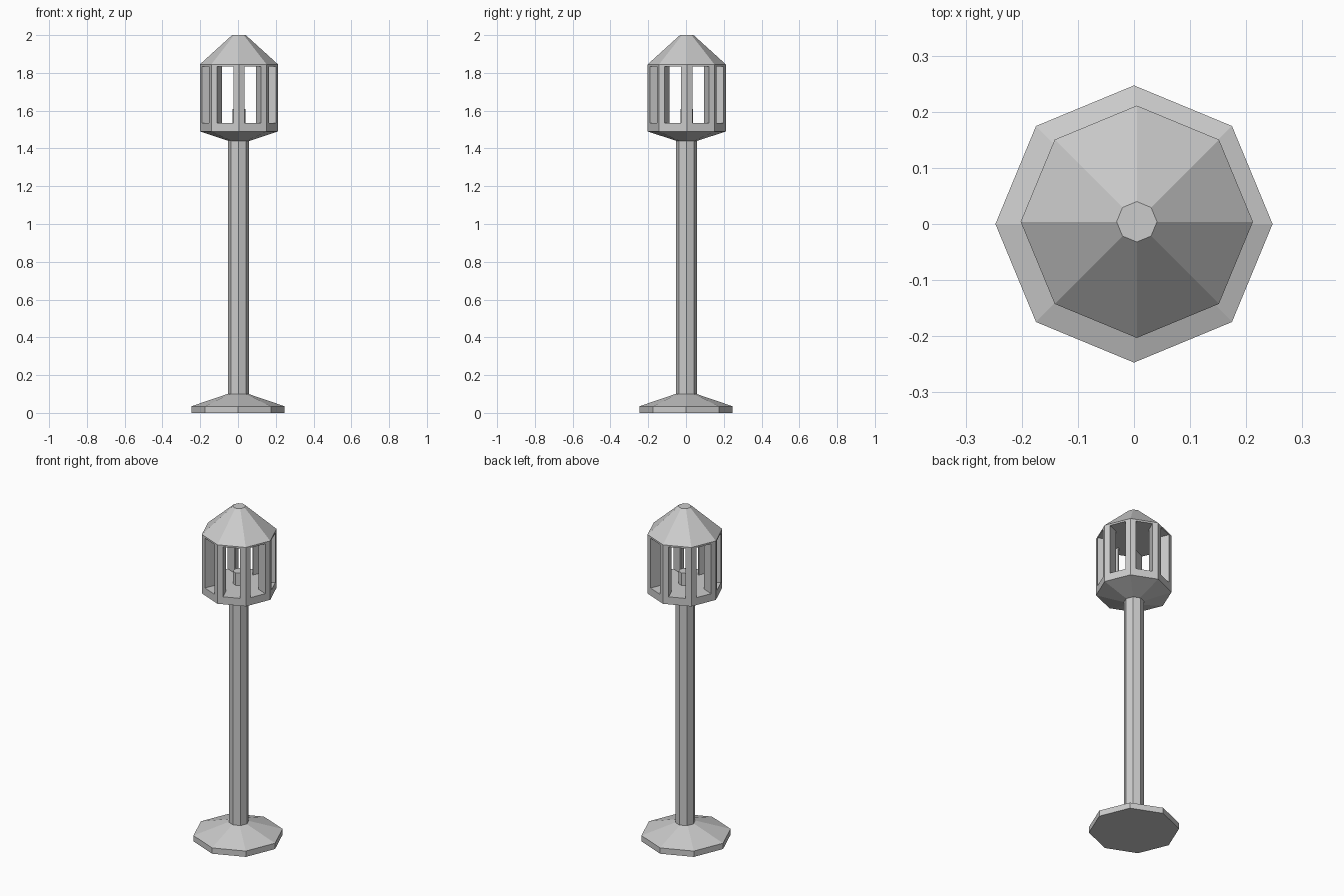
import bpy
import math
from mathutils import Vector

if "Cube" in bpy.data.objects:
    bpy.data.objects.remove(bpy.data.objects["Cube"])

SIDES = 8
CX, CY = 0.005, 0.004   # lamp sits slightly off the base centre


def make_object(name, verts, faces):
    mesh = bpy.data.meshes.new(name)
    mesh.from_pydata(verts, [], faces)
    mesh.update()
    obj = bpy.data.objects.new(name, mesh)
    bpy.context.collection.objects.link(obj)
    return obj


def lathe(name, profile, cx=CX, cy=CY):
    """Closed octagonal solid from (radius, z) pairs, bottom to top."""
    verts, faces = [], []
    for r, z in profile:
        for i in range(SIDES):
            a = math.tau * i / SIDES
            verts.append((cx + r * math.cos(a), cy + r * math.sin(a), z))
    for k in range(len(profile) - 1):
        for i in range(SIDES):
            j = (i + 1) % SIDES
            faces.append((k * SIDES + i, k * SIDES + j,
                          (k + 1) * SIDES + j, (k + 1) * SIDES + i))
    faces.append(tuple(reversed(range(SIDES))))
    top = (len(profile) - 1) * SIDES
    faces.append(tuple(range(top, top + SIDES)))
    return make_object(name, verts, faces)


def prism(name, outline, z0, z1):
    """Upright prism from a counter-clockwise outline."""
    n = len(outline)
    verts = [(p.x, p.y, z) for z in (z0, z1) for p in outline]
    faces = [(i, (i + 1) % n, n + (i + 1) % n, n + i) for i in range(n)]
    faces += [tuple(reversed(range(n))), tuple(range(n, 2 * n))]
    return make_object(name, verts, faces)


# Base and pole
lathe("base", [(0.247, 0), (0.247, 0.035), (0.056, 0.1)], 0, 0)
lathe("pole", [(0.055, 0.09), (0.055, 1.445)], 0.003, 0.003)

# Lantern floor, roof and lamp
R = 0.207
SILL, HEAD = 1.535, 1.835
lathe("lantern_floor", [(0.055, 1.44), (R, 1.49), (R, SILL)])
lathe("lantern_roof", [(R, HEAD), (R, 1.845), (0.036, 2.0)])
lathe("lamp", [(0.034, SILL), (0.034, 1.61)])

# Corner posts, leaving a deep window in each side
DEPTH = 0.07
centre = Vector((CX, CY))


def corner(i):
    a = math.tau * i / SIDES
    return centre + R * Vector((math.cos(a), math.sin(a)))


for i in range(SIDES):
    v, before, after = corner(i), corner(i - 1), corner(i + 1)
    p_before, p_after = v.lerp(before, 0.2), v.lerp(after, 0.2)
    in_before = (centre - (v + before) / 2).normalized() * DEPTH
    in_after = (centre - (v + after) / 2).normalized() * DEPTH
    prism(f"window_post_{i + 1}",
          [v, p_after, p_after + in_after, p_before + in_before, p_before],
          SILL, HEAD)
